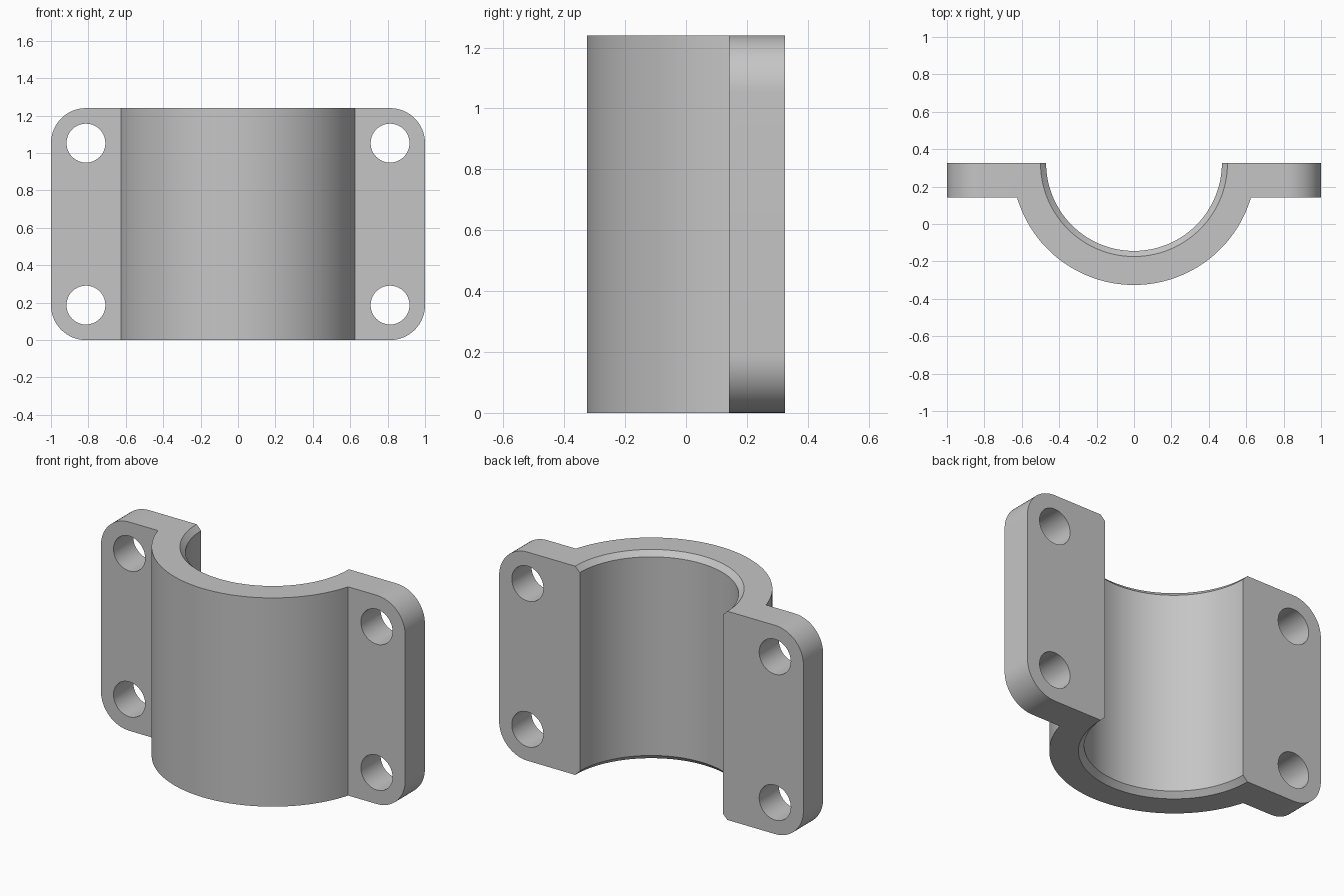
import bpy, bmesh, math
from mathutils import Matrix

cube = bpy.data.objects.get("Cube")
if cube:
    bpy.data.objects.remove(cube, do_unlink=True)

HEIGHT, BACK = 1.24, 0.326        # clamp height, mating face
FLANGE_Y = 0.141                  # front face of the flanges
R_OUT, R_BORE, CHAMFER = 0.652, 0.47, 0.03
CORNER, HOLE = 0.187, 0.104

steel = bpy.data.materials.new("light grey metal")
steel.use_nodes = True
steel.diffuse_color = (0.56, 0.56, 0.56, 1)
steel.node_tree.nodes["Principled BSDF"].inputs["Base Color"].default_value = (0.56, 0.56, 0.56, 1)


def arc(cx, cy, r, start, end, n):
    return [(cx + r * math.cos(math.radians(start + (end - start) * i / n)),
             cy + r * math.sin(math.radians(start + (end - start) * i / n)))
            for i in range(n + 1)]


def make_object(name, bm):
    bmesh.ops.recalc_face_normals(bm, faces=bm.faces)
    mesh = bpy.data.meshes.new(name)
    bm.to_mesh(mesh)
    bm.free()
    mesh.materials.append(steel)
    obj = bpy.data.objects.new(name, mesh)
    bpy.context.collection.objects.link(obj)
    return obj


def prism(name, outline, low, high, along_y=False):
    """Extrude a 2D outline along z, or along y for an outline in x and z."""
    bm = bmesh.new()
    place = (lambda a, b: (a, low, b)) if along_y else (lambda a, b: (a, b, low))
    face = bm.faces.new([bm.verts.new(place(a, b)) for a, b in outline])
    moved = bmesh.ops.extrude_face_region(bm, geom=[face])["geom"]
    depth = high - low
    bmesh.ops.translate(bm, vec=(0, depth, 0) if along_y else (0, 0, depth),
                        verts=[v for v in moved if isinstance(v, bmesh.types.BMVert)])
    return make_object(name, bm)


def lathe(name, profile, y, steps):
    """Spin a closed (radius, z) profile about a vertical axis at y."""
    bm = bmesh.new()
    verts = [bm.verts.new((r, 0, z)) for r, z in profile]
    edges = [bm.edges.new(pair) for pair in zip(verts, verts[1:])]
    bmesh.ops.spin(bm, geom=verts + edges, cent=(0, 0, 0), axis=(0, 0, 1),
                   angle=math.tau, steps=steps, use_merge=True)
    bmesh.ops.remove_doubles(bm, verts=bm.verts, dist=1e-5)
    bmesh.ops.translate(bm, vec=(0, y, 0), verts=bm.verts)
    return make_object(name, bm)


def combine(target, tool, operation):
    mod = target.modifiers.new(tool.name, "BOOLEAN")
    mod.operation, mod.solver, mod.object = operation, "EXACT", tool
    bpy.context.view_layer.objects.active = target
    bpy.ops.object.modifier_apply(modifier=mod.name)
    bpy.data.objects.remove(tool, do_unlink=True)


# Plan outline: half-round saddle with a flange on each side
meet = math.degrees(math.asin((BACK - FLANGE_Y) / R_OUT))
saddle = arc(0, BACK, R_OUT, 180 + meet, 360 - meet, 72)
plan = [(-1.1, BACK), (-1.1, FLANGE_Y)] + saddle + [(1.1, FLANGE_Y), (1.1, BACK)]
clamp = prism("pipe_clamp_half", plan, -0.1, HEIGHT + 0.1)

# Rounded front silhouette
cx, top = 1 - CORNER, HEIGHT - CORNER
silhouette = (arc(cx, CORNER, CORNER, -90, 0, 16) + arc(cx, top, CORNER, 0, 90, 16)
              + arc(-cx, top, CORNER, 90, 180, 16) + arc(-cx, CORNER, CORNER, 180, 270, 16))
combine(clamp, prism("silhouette", silhouette, -1, 1, True), "INTERSECT")

# Bore with a chamfer at both ends
flare = R_BORE + CHAMFER + 0.1
bore = [(0, -0.1), (flare, -0.1), (R_BORE, CHAMFER),
        (R_BORE, HEIGHT - CHAMFER), (flare, HEIGHT + 0.1), (0, HEIGHT + 0.1)]
combine(clamp, lathe("bore", bore, BACK, 128), "DIFFERENCE")

# Four bolt holes, concentric with the rounded corners
for x in (-cx, cx):
    for z in (CORNER, top):
        circle = arc(x, z, HOLE, 0, 360, 40)[:-1]
        combine(clamp, prism("bolt_hole", circle, -0.2, 0.6, True), "DIFFERENCE")

# Smooth curves, sharp edges
for obj in bpy.context.selected_objects:
    obj.select_set(False)
clamp.select_set(True)
bpy.context.view_layer.objects.active = clamp
bpy.ops.object.shade_smooth_by_angle(angle=math.radians(30))
